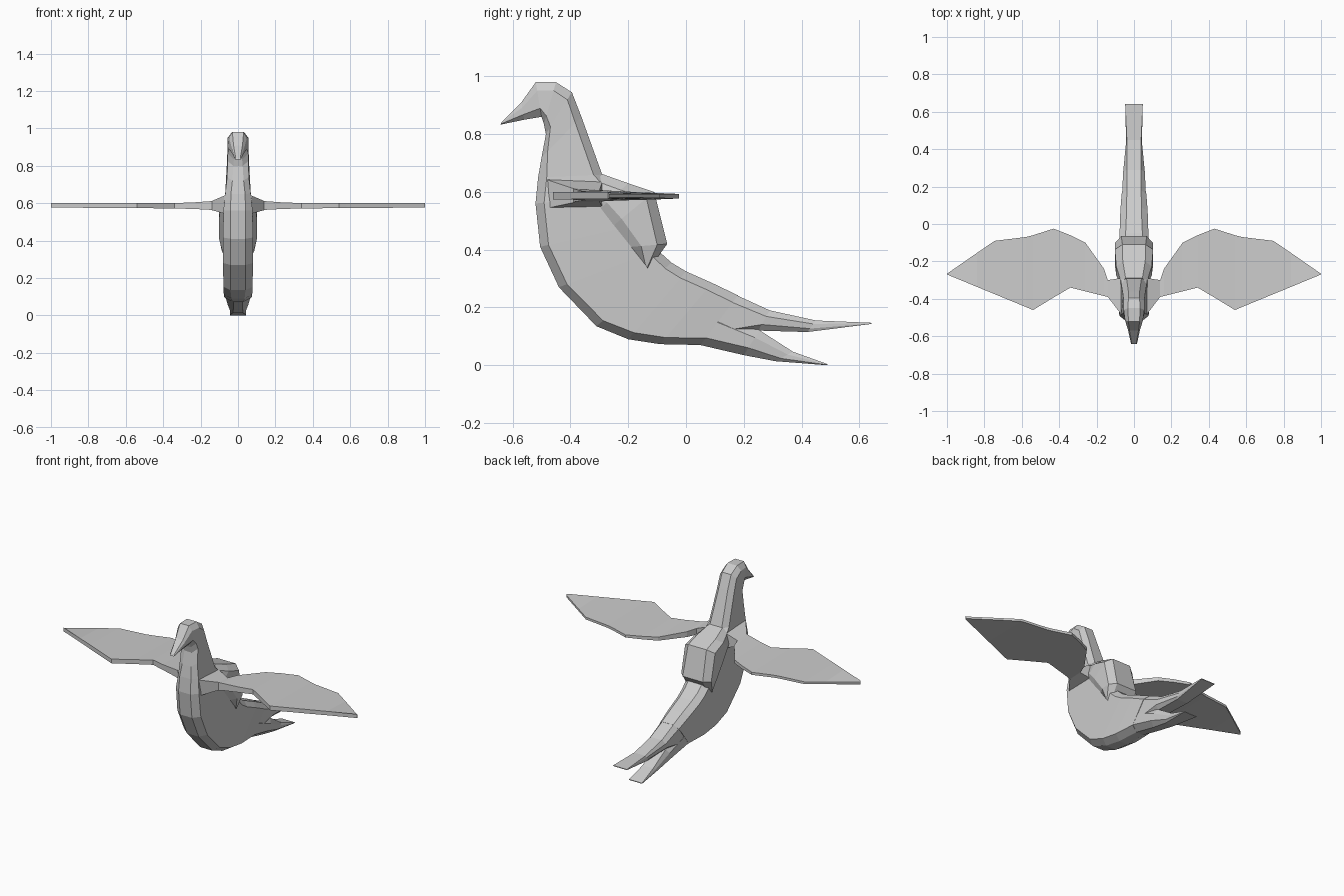
import bpy, bmesh
from mathutils import Vector

plumage = bpy.data.materials.new("pale grey")
plumage.diffuse_color = (0.6, 0.6, 0.6, 1)


def loft(name, rings):
    """Skin a list of equal-length point rings and cap both ends."""
    bm = bmesh.new()
    loops = [[bm.verts.new(p) for p in ring] for ring in rings]
    n = len(loops[0])
    for a, b in zip(loops, loops[1:]):
        for i in range(n):
            j = (i + 1) % n
            bm.faces.new((a[i], a[j], b[j], b[i]))
    bm.faces.new(loops[0])
    bm.faces.new(loops[-1])
    bmesh.ops.remove_doubles(bm, verts=bm.verts, dist=0.0005)
    bmesh.ops.recalc_face_normals(bm, faces=bm.faces)
    me = bpy.data.meshes.new(name)
    bm.to_mesh(me)
    bm.free()
    me.materials.append(plumage)
    ob = bpy.data.objects.new(name, me)
    bpy.context.collection.objects.link(ob)
    return ob


def section(fy, fz, by, bz, wf, wm, wb, inset=0.03):
    """Chamfered slice from a belly point to a back point, in half widths."""
    f, b = Vector((0, fy, fz)), Vector((0, by, bz))
    d = (b - f).normalized() * min(inset, (b - f).length * 0.3)
    half = [(f, wf), (f + d, wm), (b - d, wm), (b, wb)]
    right = [p + Vector((w, 0, 0)) for p, w in half]
    left = [p - Vector((w, 0, 0)) for p, w in reversed(half)]
    return right + left


# Beak, head, neck and trunk
loft("body", [section(*s) for s in (
    (-0.642, 0.833, -0.638, 0.842, 0.010, 0.016, 0.012),
    (-0.560, 0.850, -0.570, 0.910, 0.018, 0.032, 0.024),
    (-0.500, 0.860, -0.520, 0.980, 0.022, 0.048, 0.030),
    (-0.492, 0.835, -0.450, 0.980, 0.022, 0.055, 0.032),
    (-0.485, 0.800, -0.395, 0.945, 0.025, 0.056, 0.030),
    (-0.500, 0.720, -0.362, 0.860, 0.030, 0.058, 0.030),
    (-0.512, 0.650, -0.290, 0.660, 0.038, 0.068, 0.040),
    (-0.521, 0.560, -0.220, 0.590, 0.040, 0.078, 0.045),
    (-0.505, 0.410, -0.160, 0.490, 0.040, 0.080, 0.045),
    (-0.440, 0.270, -0.100, 0.400, 0.040, 0.080, 0.045),
    (-0.310, 0.135, -0.050, 0.355, 0.040, 0.078, 0.045),
    (-0.200, 0.090, 0.000, 0.325, 0.035, 0.076, 0.042),
    (-0.090, 0.073, 0.090, 0.285, 0.030, 0.073, 0.040),
    (0.050, 0.070, 0.180, 0.242, 0.025, 0.066, 0.038),
)])

# Forked tail
loft("upper_tail", [section(*s) for s in (
    (0.050, 0.085, 0.170, 0.245, 0.030, 0.064, 0.038),
    (0.250, 0.120, 0.290, 0.190, 0.035, 0.058, 0.038),
    (0.420, 0.115, 0.450, 0.155, 0.036, 0.042, 0.038),
    (0.642, 0.143, 0.642, 0.147, 0.047, 0.047, 0.047),
)])
loft("lower_tail", [section(*s) for s in (
    (0.045, 0.071, 0.110, 0.180, 0.025, 0.066, 0.040),
    (0.200, 0.035, 0.255, 0.121, 0.025, 0.056, 0.040),
    (0.310, 0.014, 0.370, 0.047, 0.028, 0.042, 0.036),
    (0.490, 0.000, 0.490, 0.004, 0.044, 0.044, 0.044),
)])

# Raised pack on the back
loft("back_pack", [section(*s, 0.035) for s in (
    (-0.360, 0.580, -0.290, 0.662, 0.060, 0.068, 0.045),
    (-0.300, 0.540, -0.200, 0.630, 0.075, 0.095, 0.060),
    (-0.250, 0.485, -0.110, 0.600, 0.080, 0.102, 0.062),
    (-0.190, 0.410, -0.065, 0.420, 0.080, 0.102, 0.068),
    (-0.145, 0.355, -0.130, 0.330, 0.070, 0.085, 0.060),
)])

# Thin wings: x, front y, rear y, top z, bottom z
WING = (
    (0.040, -0.500, -0.290, 0.655, 0.535),
    (0.075, -0.475, -0.290, 0.640, 0.545),
    (0.140, -0.390, -0.300, 0.612, 0.563),
    (0.160, -0.385, -0.240, 0.610, 0.566),
    (0.260, -0.360, -0.100, 0.603, 0.570),
    (0.340, -0.340, -0.060, 0.602, 0.572),
    (0.430, -0.393, -0.025, 0.600, 0.573),
    (0.540, -0.460, -0.060, 0.600, 0.574),
    (0.580, -0.443, -0.070, 0.600, 0.574),
    (0.745, -0.375, -0.090, 0.600, 0.575),
    (0.840, -0.336, -0.155, 0.600, 0.576),
    (1.000, -0.270, -0.266, 0.600, 0.576),
)
for side, s in (("right", 1), ("left", -1)):
    loft(side + "_wing", [
        [(s * x, f, t), (s * x, r, t - 0.007), (s * x, r, b + 0.004), (s * x, f, b)]
        for x, f, r, t, b in WING])
